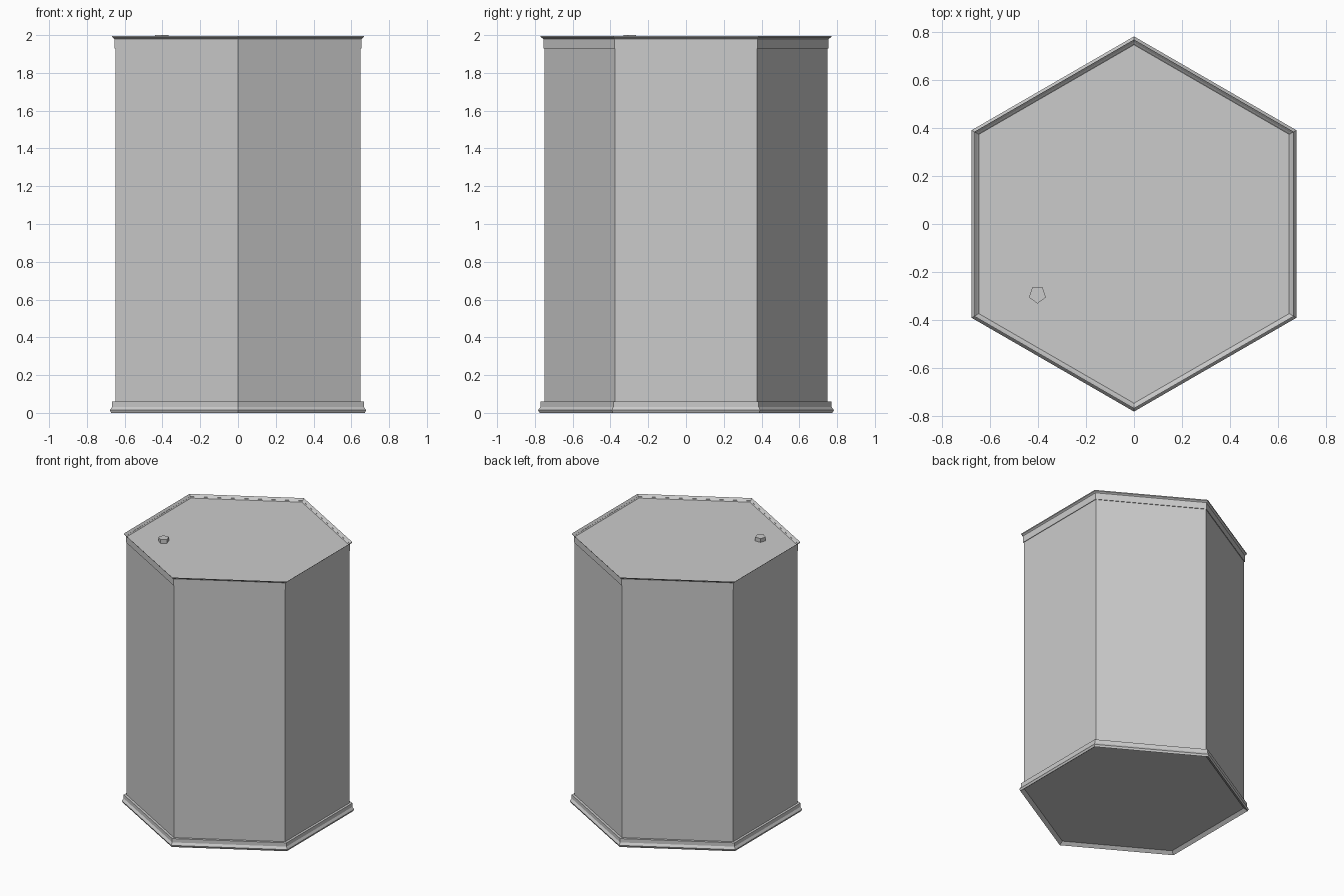
import bpy, bmesh, math

if "Cube" in bpy.data.objects:
    bpy.data.objects.remove(bpy.data.objects["Cube"])


def lathe(name, profile, sides, loc=(0, 0), caps=True):
    """Sweep (radius, z) points round z with few sides; one corner points to -y.
    caps=True closes both ends, caps=False joins the profile into a closed ring."""
    bm = bmesh.new()
    rings = []
    for r, z in profile:
        ring = []
        for i in range(sides):
            a = -math.pi / 2 + 2 * math.pi * i / sides
            ring.append(bm.verts.new((r * math.cos(a), r * math.sin(a), z)))
        rings.append(ring)
    pairs = list(zip(rings, rings[1:]))
    if caps:
        bm.faces.new(rings[0])
        bm.faces.new(rings[-1])
    else:
        pairs.append((rings[-1], rings[0]))
    for lo, hi in pairs:
        for i in range(sides):
            j = (i + 1) % sides
            bm.faces.new((lo[i], lo[j], hi[j], hi[i]))
    bmesh.ops.recalc_face_normals(bm, faces=bm.faces)
    me = bpy.data.meshes.new(name)
    bm.to_mesh(me)
    bm.free()
    ob = bpy.data.objects.new(name, me)
    ob.location = (loc[0], loc[1], 0)
    bpy.context.collection.objects.link(ob)
    return ob


# hexagonal drum wall with recessed lid and floor
lathe("drum_body", [(0.75, 0.02), (0.75, 1.972)], 6)

# stepped, flared foot rim
lathe("bottom_rim", [(0.748, 0.06), (0.77, 0.06), (0.77, 0.032), (0.783, 0.015),
                     (0.775, 0.0), (0.748, 0.02)], 6, caps=False)

# thin collar flaring to a raised lip round the lid
lathe("top_rim", [(0.748, 1.93), (0.755, 1.93), (0.755, 1.98), (0.768, 1.988),
                  (0.77, 1.994), (0.748, 1.972)], 6, caps=False)

# small five-sided bung on the lid
lathe("bung", [(0.037, 1.965), (0.037, 2.0)], 5, loc=(-0.403, -0.295))
